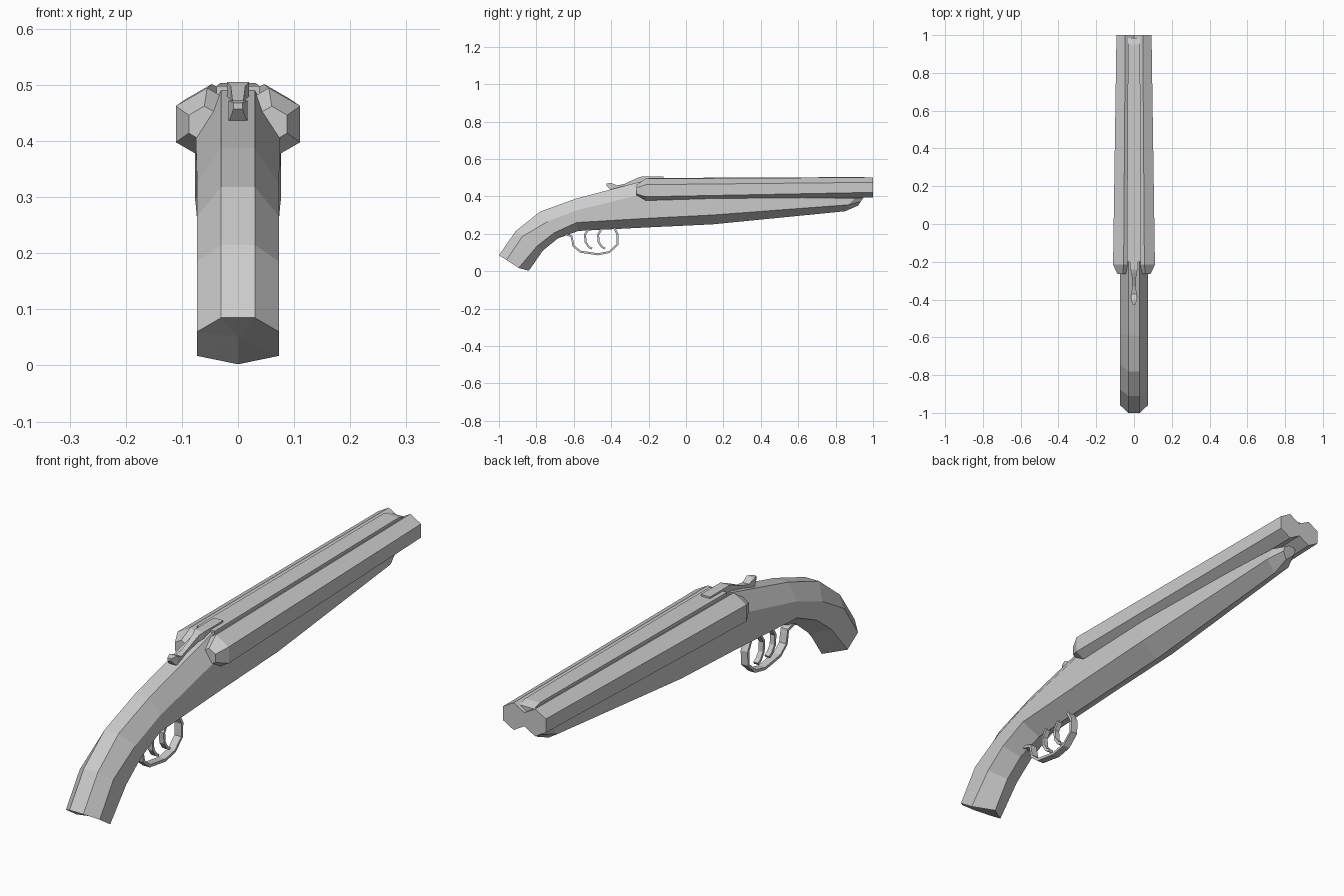
import bpy, bmesh, math
from mathutils import Vector

if "Cube" in bpy.data.objects:
    bpy.data.objects.remove(bpy.data.objects["Cube"])


def loft(name, rings, tip=None):
    """Skin a list of equal-length vertex rings; the first end may fan to a tip."""
    bm = bmesh.new()
    vr = [[bm.verts.new(p) for p in r] for r in rings]
    n = len(vr[0])
    for a, b in zip(vr, vr[1:]):
        for i in range(n):
            j = (i + 1) % n
            bm.faces.new((a[i], a[j], b[j], b[i]))
    if tip:
        c = bm.verts.new(tip)
        for i in range(n):
            bm.faces.new((vr[0][i], c, vr[0][(i + 1) % n]))
    else:
        bm.faces.new(vr[0][::-1])
    bm.faces.new(vr[-1])
    bmesh.ops.recalc_face_normals(bm, faces=bm.faces)
    me = bpy.data.meshes.new(name)
    bm.to_mesh(me)
    bm.free()
    ob = bpy.data.objects.new(name, me)
    bpy.context.collection.objects.link(ob)
    return ob


def box_loft(name, stations):
    """Stations along y: (y, z low, z high, half width)."""
    return loft(name, [[(-w, y, a), (w, y, a), (w, y, b), (-w, y, b)]
                       for y, a, b, w in stations])


def strap(name, path, half_w, thick):
    """Rectangular bar following a path in the yz plane."""
    pts = [Vector(p) for p in path]
    rings = []
    for i, p in enumerate(pts):
        d = (pts[min(i + 1, len(pts) - 1)] - pts[max(i - 1, 0)]).normalized()
        n = Vector((-d.y, d.x)) * thick / 2
        a, b = p - n, p + n
        rings.append([(-half_w, *a), (half_w, *a), (half_w, *b), (-half_w, *b)])
    return loft(name, rings)


# Stock, receiver and fore-end: top flat, upper side, lower side, bottom ridge
sections = [  # top half width, side half width, (y, z) of each level
    (.030, .073, (-1.0, .085), (-.96, .06), (-.895, .017), (-.84, .002)),
    (.030, .073, (-.91, .215), (-.875, .185), (-.795, .135), (-.765, .11)),
    (.030, .073, (-.78, .318), (-.74, .265), (-.705, .205), (-.685, .175)),
    (.030, .073, (-.59, .387), (-.585, .325), (-.585, .26), (-.575, .215)),
    (.030, .075, (-.20, .490), (-.24, .41), (-.20, .283), (-.20, .234)),
    (.030, .077, (.14, .43), (.14, .40), (.14, .30), (.14, .25)),
    (.025, .052, (.86, .41), (.90, .388), (.87, .355), (.85, .32)),
    (.012, .026, (.95, .395), (.945, .388), (.935, .372), (.92, .35)),
]
rings = []
for tw, w, t, u, l, b in sections:
    half = [(tw, *t), (w, *u), (w, *l)]
    rings.append(half + [(0, *b)] + [(-x, y, z) for x, y, z in half[::-1]])
loft("stock_and_fore_end", rings, tip=(0, -.925, .05))

# Hexagonal barrels with chamfered breech ends
for side, s in (("left", -1), ("right", 1)):
    rings = []
    for y, cx, cz, r in ((-.265, .06, .43, .032), (-.215, .055, .43, .0645),
                         (1.0, .0465, .448, .0535)):
        rings.append([(s * (cx + r * math.sin(k * math.pi / 3)), y,
                       cz + r * math.cos(k * math.pi / 3)) for k in range(6)])
    loft(side + "_barrel", rings)

# Sighting rib between the barrels, sloping down at the muzzle
box_loft("barrel_rib", [(-.20, .46, .498, .038), (.95, .47, .503, .032),
                        (.985, .47, .492, .032)])

# Opening lever with thumb piece and top plate
box_loft("opening_lever", [(-.425, .457, .468, .008), (-.40, .432, .472, .017),
                           (-.37, .432, .458, .014), (-.33, .445, .466, .009),
                           (-.26, .465, .498, .013), (-.24, .475, .505, .02),
                           (-.12, .485, .505, .02)])

# Trigger guard
strap("trigger_guard", [(-.66, .20), (-.612, .187), (-.602, .135), (-.565, .104),
                        (-.47, .09), (-.41, .102), (-.367, .142), (-.365, .195),
                        (-.385, .235)], .015, .011)

# Two curved triggers
for name, y in (("rear_trigger", -.525), ("front_trigger", -.455)):
    strap(name, [(y + .01, .235), (y - .015, .195), (y - .012, .155),
                 (y + .005, .13), (y + .022, .12)], .010, .011)
